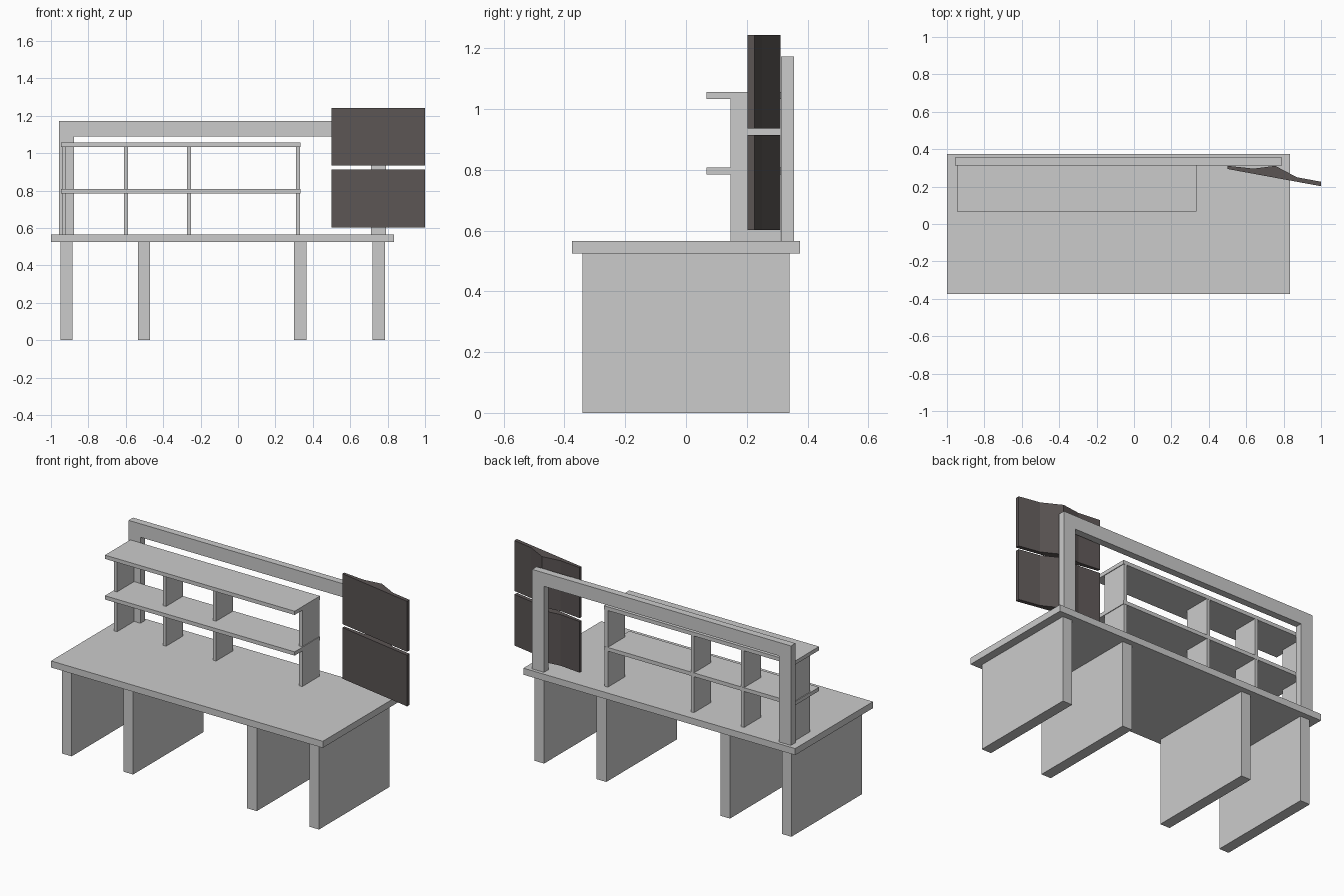
import bpy

if "Cube" in bpy.data.objects:
    bpy.data.objects.remove(bpy.data.objects["Cube"])


def material(name, color):
    mat = bpy.data.materials.new(name)
    mat.use_nodes = True
    mat.diffuse_color = (*color, 1)
    mat.node_tree.nodes["Principled BSDF"].inputs["Base Color"].default_value = (*color, 1)
    return mat


grey = material("light grey", (0.6, 0.6, 0.6))
dark = material("dark brown grey", (0.104, 0.09, 0.088))


def prism(name, profile, place, low, high, mat):
    """Extrude a closed 2D profile; place(u, v, depth) gives the 3D point."""
    n = len(profile)
    verts = [place(u, v, d) for d in (low, high) for u, v in profile]
    faces = [tuple(reversed(range(n))), tuple(range(n, 2 * n))]
    faces += [(i, (i + 1) % n, n + (i + 1) % n, n + i) for i in range(n)]
    mesh = bpy.data.meshes.new(name)
    mesh.from_pydata(verts, [], faces)
    mesh.materials.append(mat)
    obj = bpy.data.objects.new(name, mesh)
    bpy.context.collection.objects.link(obj)
    return obj


def upright(u, v, d):
    return (u, v, d)


def facing(u, v, d):
    return (u, -d, v)


def box(name, x, y, z, mat=grey):
    corners = [(x[0], y[0]), (x[1], y[0]), (x[1], y[1]), (x[0], y[1])]
    return prism(name, corners, upright, z[0], z[1], mat)


# Desk top and its four panel legs
box("desk_top", (-1, 0.835), (-0.375, 0.375), (0.525, 0.565))
for i, x in enumerate((-0.95, -0.535, 0.30, 0.72)):
    box(f"leg_panel_{i + 1}", (x, x + 0.065), (-0.34, 0.34), (0, 0.525))

# Shelf rack: two boards on four dividers
for name, z in (("lower_shelf", 0.785), ("upper_shelf", 1.033)):
    box(name, (-0.946, 0.335), (0.068, 0.312), (z, z + 0.023))
for i, x in enumerate((-0.941, -0.61, -0.272, 0.31)):
    box(f"shelf_divider_{i + 1}", (x, x + 0.021), (0.147, 0.311), (0.565, 1.033))

# Back frame: two posts joined by a beam
arch = [(-0.957, 0.565), (-0.877, 0.565), (-0.877, 1.09), (0.71, 1.09),
        (0.71, 0.565), (0.79, 0.565), (0.79, 1.172), (-0.957, 1.172)]
prism("back_frame", arch, facing, -0.355, -0.312, grey)

# Two screens with flat fronts and uneven backs
screen = [(0.5, 0.294), (1, 0.202), (1, 0.226), (0.87, 0.25),
          (0.755, 0.311), (0.64, 0.296), (0.5, 0.311)]
prism("lower_screen", screen, upright, 0.602, 0.914, dark)
prism("upper_screen", screen, upright, 0.935, 1.243, dark)
